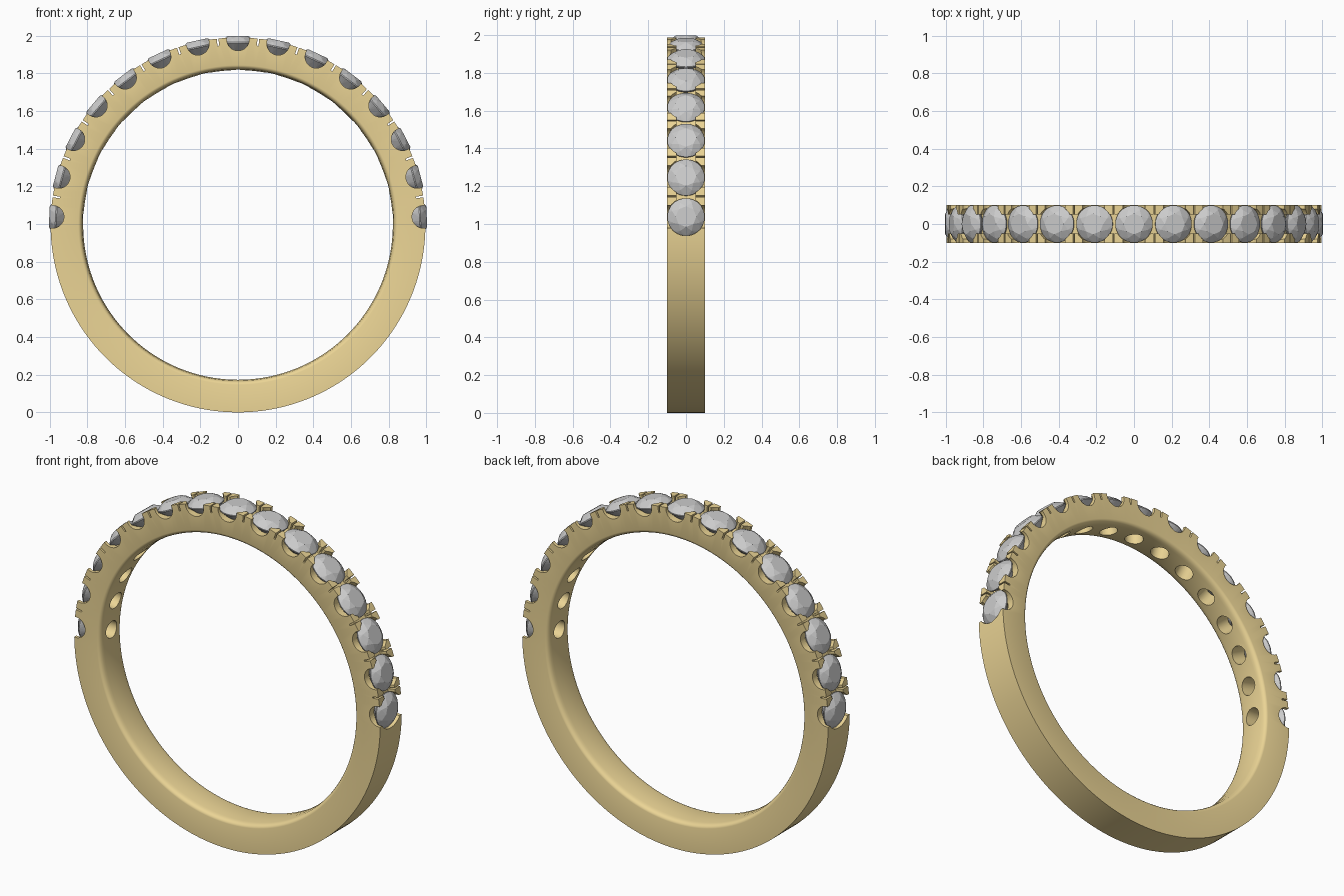
import bpy, bmesh, math
from mathutils import Matrix

if "Cube" in bpy.data.objects:
    bpy.data.objects.remove(bpy.data.objects["Cube"])

C, OUT, INN, HALF = 0.995, 0.995, 0.822, 0.1   # ring centre height, radii, half width
GIRDLE = 0.967                                 # ring radius at the stone girdles
STEP, COUNT = math.radians(12.5), 15
STONES = [(i - 7) * STEP for i in range(COUNT)]
GAPS = [(i - 6.5) * STEP for i in range(COUNT - 1)]


def new_object(name, bm):
    bmesh.ops.recalc_face_normals(bm, faces=bm.faces)
    mesh = bpy.data.meshes.new(name)
    bm.to_mesh(mesh)
    bm.free()
    ob = bpy.data.objects.new(name, mesh)
    bpy.context.collection.objects.link(ob)
    return ob


def frame(angle, radius):
    """Local frame on the ring: z points outward, x along the ring."""
    return (Matrix.Translation((0, 0, C)) @ Matrix.Rotation(angle, 4, 'Y')
            @ Matrix.Translation((0, 0, radius)))


def loop(bm, mat, r, z, n, turn=0.0):
    return [bm.verts.new(mat @ Matrix.Rotation(math.tau * (k + turn) / n, 4, 'Z')
                         @ Matrix.Translation((r, 0, z)).to_translation())
            for k in range(n)]


def bridge(bm, a, b):
    n = len(a)
    for k in range(n):
        bm.faces.new((a[k], a[(k + 1) % n], b[(k + 1) % n], b[k]))


def box(bm, mat, sx, sy, sz):
    bmesh.ops.create_cube(bm, size=1, matrix=mat @ Matrix.Diagonal((sx, sy, sz, 1)))


# band: flat outside and sides, rounded inner edges
half = [(OUT, HALF), (0.848, HALF)]
half += [(0.848 - 0.022 * math.sin(t), HALF - 0.035 * (1 - math.cos(t)))
         for t in (math.pi / 8, math.pi / 4, math.pi * 3 / 8, math.pi / 2)]
half.append((INN, 0.03))
profile = half + [(r, -y) for r, y in reversed(half)]
bm = bmesh.new()
N = 180
rings = []
for k in range(N):
    m = frame(math.tau * k / N, 0)
    rings.append([bm.verts.new(m @ Matrix.Translation((0, y, r)).to_translation())
                  for r, y in profile])
for k in range(N):
    bridge(bm, rings[k], rings[(k + 1) % N])
band = new_object("band", bm)

# cutter: stone seats with through holes
bm = bmesh.new()
for a in STONES:
    m = frame(a, GIRDLE)
    ls = [loop(bm, m, r, z, 32, 0.3) for r, z in
          ((0.05, -0.22), (0.05, -0.048), (0.1005, -0.003), (0.1005, 0.1))]
    for p, q in zip(ls, ls[1:]):
        bridge(bm, p, q)
    bm.faces.new(ls[0])
    bm.faces.new(ls[-1])
seats = new_object("seat_cutter", bm)

# cutter: round side windows
bm = bmesh.new()
for a in STONES:
    bmesh.ops.create_cone(bm, cap_ends=True, segments=32, radius1=0.06, radius2=0.06,
                          depth=0.3, matrix=frame(a, 0.985) @ Matrix.Rotation(math.pi / 2, 4, 'X'))
windows = new_object("window_cutter", bm)

# cutter: middle channel between the prong pairs
bm = bmesh.new()
for a in GAPS:
    box(bm, frame(a, 1.0), 0.13, 0.1, 0.1)
channel = new_object("channel_cutter", bm)

# cutter: slits that split the prongs
bm = bmesh.new()
for a in GAPS:
    box(bm, frame(a, 1.007), 0.009, 0.3, 0.1)
slits = new_object("slit_cutter", bm)

# carve the band
bpy.context.view_layer.objects.active = band
for cutter in (seats, windows, channel, slits):
    mod = band.modifiers.new("cut", 'BOOLEAN')
    mod.operation, mod.solver, mod.object = 'DIFFERENCE', 'EXACT', cutter
    bpy.ops.object.modifier_apply(modifier=mod.name)
    bpy.data.objects.remove(cutter)

gold = bpy.data.materials.new("gold")
gold.diffuse_color = (0.83, 0.66, 0.3, 1)
gold.use_nodes = True
gold.node_tree.nodes["Principled BSDF"].inputs["Base Color"].default_value = gold.diffuse_color
band.data.materials.clear()
band.data.materials.append(gold)
bpy.ops.object.select_all(action='DESELECT')
band.select_set(True)
bpy.ops.object.shade_smooth_by_angle(angle=math.radians(30))

# faceted round stones
bm = bmesh.new()
I = Matrix.Identity(4)
loop(bm, I, 0.055, 0.036, 8)
loop(bm, I, 0.080, 0.0215, 8, 0.5)
loop(bm, I, 0.099, 0.003, 32)
loop(bm, I, 0.099, -0.003, 32)
loop(bm, I, 0.058, -0.042, 8, 0.5)
bm.verts.new((0, 0, -0.088))
bmesh.ops.convex_hull(bm, input=bm.verts)
bmesh.ops.dissolve_limit(bm, angle_limit=0.01, verts=bm.verts, edges=bm.edges)
first = new_object("stone_1", bm)
for i, a in enumerate(STONES):
    ob = first if i == 0 else bpy.data.objects.new(f"stone_{i + 1}", first.data)
    if i:
        bpy.context.collection.objects.link(ob)
    ob.matrix_world = frame(a, GIRDLE)
